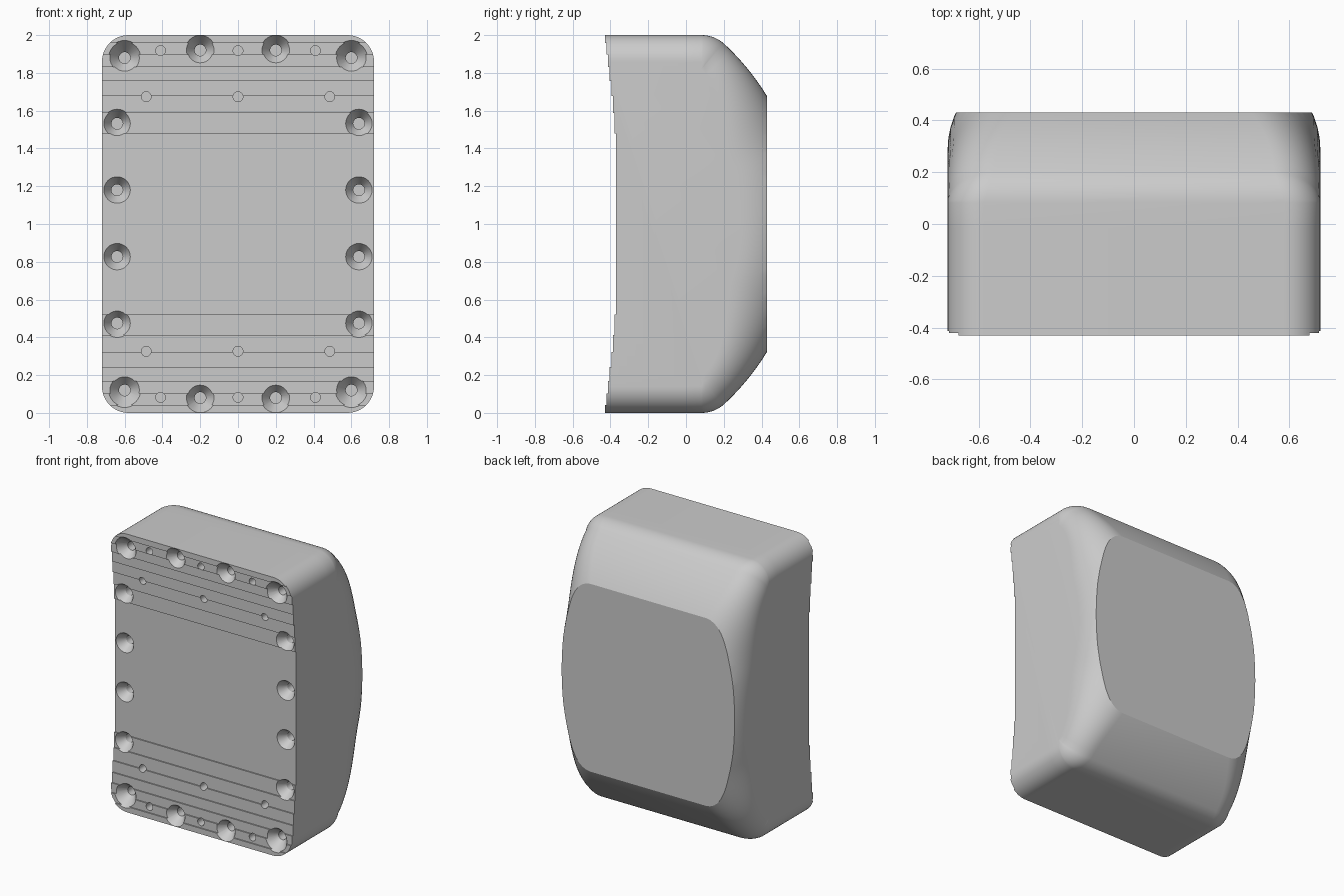
import bpy, bmesh
from math import sin, cos, pi, sqrt, atan2, radians

old = bpy.data.objects.get("Cube")
if old:
    bpy.data.objects.remove(old, do_unlink=True)

HALF_W, BACK, FRONT, MID = 0.72, 0.43, -0.43, -0.37
R = 1.3                                   # big arc across the back
YC = BACK - sqrt(R * R - 0.675 ** 2)
RHO = 0.18                                # rounding where arc meets top
STEPS = [sqrt(0.115 * k) for k in range(2, 9)]
RISE = (MID - FRONT) / len(STEPS)

grey = bpy.data.materials.new("light grey")
grey.use_nodes = True
grey.diffuse_color = (0.6, 0.6, 0.6, 1)
grey.node_tree.nodes["Principled BSDF"].inputs["Base Color"].default_value = (0.6, 0.6, 0.6, 1)


def make_object(name, bm):
    bmesh.ops.recalc_face_normals(bm, faces=bm.faces[:])
    mesh = bpy.data.meshes.new(name)
    bm.to_mesh(mesh)
    bm.free()
    mesh.materials.append(grey)
    obj = bpy.data.objects.new(name, mesh)
    bpy.context.collection.objects.link(obj)
    return obj


def loft(bm, rings):
    """Join equal closed rings with quads and cap both ends."""
    loops = [[bm.verts.new(p) for p in ring] for ring in rings]
    n = len(loops[0])
    for a, b in zip(loops, loops[1:]):
        for i in range(n):
            j = (i + 1) % n
            bm.faces.new((a[i], a[j], b[j], b[i]))
    bm.faces.new(loops[0])
    bm.faces.new(loops[-1])


def surface_y(z):
    return MID - RISE * sum(abs(z - 1) > s for s in STEPS)


# Side profile: (y, height from middle, normal angle, edge rounding radius)
YF = YC + sqrt((R - RHO) ** 2 - (1 - RHO) ** 2)
END = atan2(1 - RHO, YF - YC)
upper = [(-0.5 + (YF + 0.5) * i / 6, 1, pi / 2, 0.14) for i in range(6)]
for i in range(10):
    a = pi / 2 + (END - pi / 2) * i / 10
    upper.append((YF + RHO * cos(a), 1 - RHO + RHO * sin(a), a, 0.14 + 0.04 * i / 10))
for i in range(25):
    a = END * (1 - i / 24)
    t = min(1, (1 - a / END) * 1.6)
    upper.append((YC + R * cos(a), R * sin(a), a, 0.18 + 0.15 * t * t * (3 - 2 * t)))
profile = upper + [(y, -h, -a, r) for y, h, a, r in reversed(upper[:-1])]


def body_ring(side, theta):
    ring = []
    for y, h, a, r in profile:
        d = r * (1 - cos(theta))
        ring.append((side * (HALF_W - r * (1 - sin(theta))),
                     y - d * cos(a), 1 + h - d * sin(a)))
    return ring


# Rounded body, sliced flat at the back
N = 12
angles = [pi / 2 * i / N for i in range(N + 1)]
bm = bmesh.new()
loft(bm, [body_ring(-1, t) for t in reversed(angles)] + [body_ring(1, t) for t in angles])
bmesh.ops.bisect_plane(bm, geom=bm.verts[:] + bm.edges[:] + bm.faces[:],
                       plane_co=(0, BACK, 0), plane_no=(0, 1, 0), clear_outer=True)
bmesh.ops.holes_fill(bm, edges=[e for e in bm.edges if e.is_boundary])
body = make_object("body", bm)

# Stepped, shallow concave front
half = [(MID, STEPS[0])]
for k, s in enumerate(STEPS):
    y = MID - RISE * (k + 1)
    half.append((y, s))
    half.append((y, STEPS[k + 1] if k + 1 < len(STEPS) else 1.2))
outline = [(-0.7, -1.2)] + [(y, -h) for y, h in reversed(half)] + half + [(-0.7, 1.2)]
bm = bmesh.new()
loft(bm, [[(x, y, 1 + h) for y, h in outline] for x in (-1, 1)])
step_cutter = make_object("front_step_cutter", bm)


# Countersunk screw holes and small pin holes
def bore(bm, x, z, rings):
    y0 = surface_y(z)
    loft(bm, [[(x + r * cos(i * pi / 16), y0 + d, z + r * sin(i * pi / 16))
               for i in range(32)] for r, d in rings])


def screw_hole(bm, x, z, r):
    slope = (r - 0.03) / 0.06
    bore(bm, x, z, [(r + 0.04 * slope, -0.04), (0.03, 0.06), (0.03, 0.14)])


bm = bmesh.new()
for side in (-1, 1):
    for z in (0.12, 1.88):
        screw_hole(bm, side * 0.6, z, 0.078)
    for z in (0.08, 1.92):
        screw_hole(bm, side * 0.2, z, 0.073)
    for z in (0.475, 0.827, 1.18, 1.532):
        screw_hole(bm, side * 0.64, z, 0.07)
for k in (-1, 0, 1):
    for x, dz in ((0.41, 0.918), (0.486, 0.674)):
        for z in (1 - dz, 1 + dz):
            bore(bm, k * x, z, [(0.026, -0.04), (0.026, 0.1)])
hole_cutter = make_object("hole_cutter", bm)

bpy.context.view_layer.objects.active = body
body.select_set(True)
for cutter in (step_cutter, hole_cutter):
    cutter.hide_render = True
    mod = body.modifiers.new("cut", 'BOOLEAN')
    mod.operation, mod.solver, mod.object = 'DIFFERENCE', 'EXACT', cutter
    bpy.ops.object.modifier_apply(modifier=mod.name)
    bpy.data.objects.remove(cutter, do_unlink=True)

bpy.ops.object.shade_smooth_by_angle(angle=radians(24))
